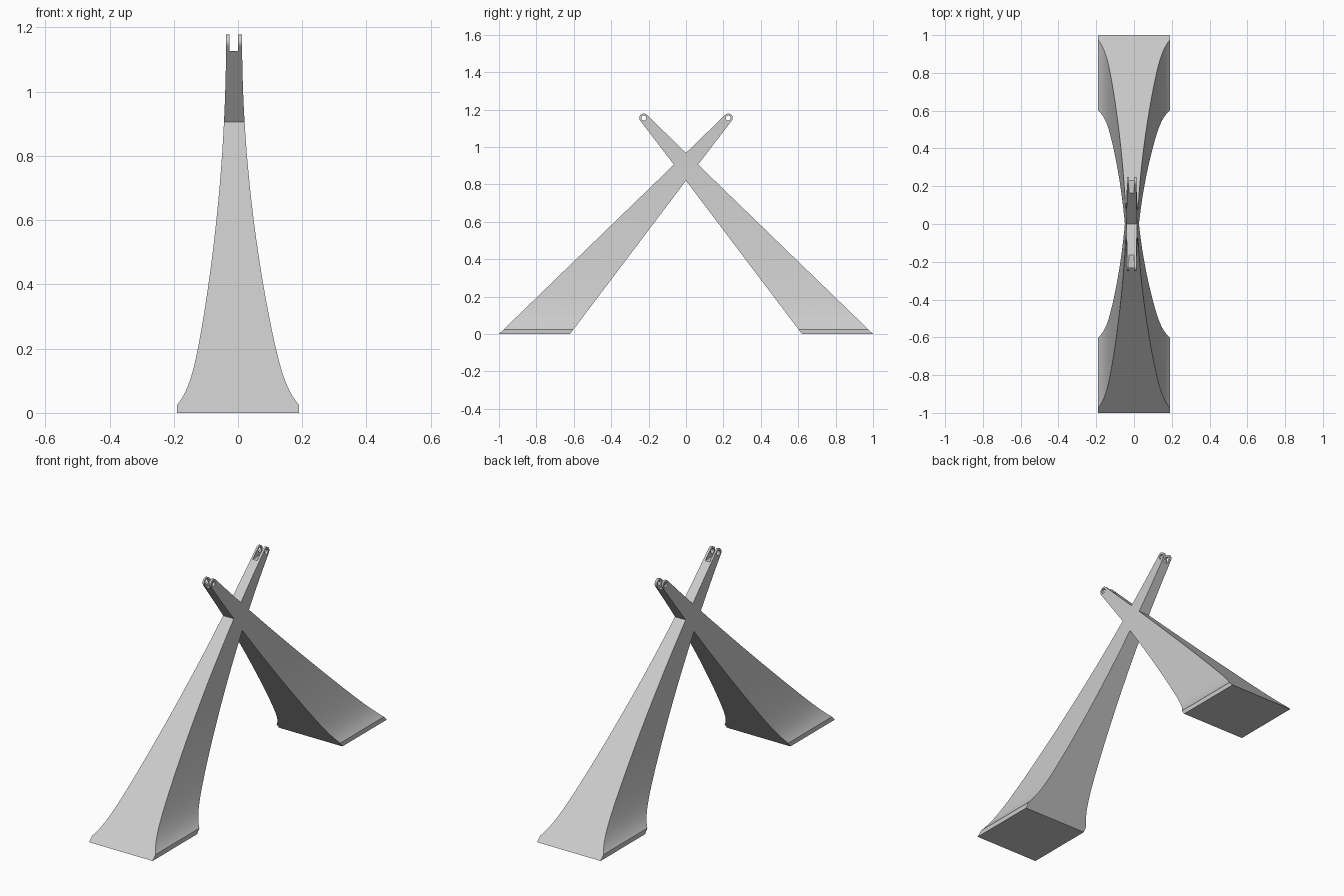
import bpy, bmesh, math
from mathutils import Vector

default = bpy.data.objects.get("Cube")
if default:
    bpy.data.objects.remove(default, do_unlink=True)

# Colour
grey = bpy.data.materials.new("light grey")
grey.use_nodes = True
colour = (0.6, 0.6, 0.6, 1)
grey.diffuse_color = colour
grey.node_tree.nodes["Principled BSDF"].inputs["Base Color"].default_value = colour

TOP, FOOT = 1.175, 0.025
PIN_Y, PIN_Z, TIP_R, HOLE_R = 0.226, 1.155, 0.0235, 0.013


def half_width(z, tip):
    """Distance of one side wall from x = 0: slim at the tip, flared at the foot."""
    z = min(max(z, FOOT), TOP)
    s = (TOP - z) / (TOP - FOOT)
    flare = 0.032 * math.exp((FOOT - z) / 0.05)
    return tip + (0.158 - tip) * s * s + flare


# Outline of one half of the crossed legs, from the lower crotch to the upper one
half = [(0, 0.82), (0.62, 0), (1, 0), (0.0646, 0.9055)]
for i in range(17):
    a = math.radians(-37 + 172 * i / 16)
    half.append((PIN_Y + TIP_R * math.cos(a), PIN_Z + TIP_R * math.sin(a)))
half.append((0, 0.968))
outline = half + [(-y, z) for y, z in reversed(half[1:-1])]

# Crossed legs: extrude the outline, slice it by height, then shape the walls
bm = bmesh.new()
face = bm.faces.new([bm.verts.new((-1, y, z)) for y, z in outline])
ext = bmesh.ops.extrude_face_region(bm, geom=[face])
bmesh.ops.translate(bm, vec=(2, 0, 0),
                    verts=[g for g in ext["geom"] if isinstance(g, bmesh.types.BMVert)])
for i in range(33):
    z = FOOT + 1.1 * (i / 32) ** 1.6
    bmesh.ops.bisect_plane(bm, geom=bm.verts[:] + bm.edges[:] + bm.faces[:],
                           dist=1e-5, plane_co=(0, 0, z), plane_no=(0, 0, 1))
for v in bm.verts:
    v.co.x = half_width(v.co.z, 0.0125) if v.co.x > 0 else -half_width(v.co.z, 0.037)
bmesh.ops.recalc_face_normals(bm, faces=bm.faces[:])
mesh = bpy.data.meshes.new("crossed_legs")
bm.to_mesh(mesh)
bm.free()
legs = bpy.data.objects.new("crossed_legs", mesh)
bpy.context.collection.objects.link(legs)
mesh.materials.append(grey)

# Cutters: fork slot across both tips, and a pin hole through each
cutters = []
bpy.ops.mesh.primitive_cube_add(size=1, location=(-0.0135, 0, 1.177))
slot = bpy.context.object
slot.name = "slot_cutter"
slot.scale = (0.027, 0.8, 0.1)
cutters.append(slot)
for side, name in ((-1, "front"), (1, "back")):
    bpy.ops.mesh.primitive_cylinder_add(vertices=24, radius=HOLE_R, depth=0.3,
                                        location=(0, side * PIN_Y, PIN_Z),
                                        rotation=(0, math.pi / 2, 0))
    hole = bpy.context.object
    hole.name = name + "_hole_cutter"
    cutters.append(hole)

bpy.ops.object.select_all(action="DESELECT")
legs.select_set(True)
bpy.context.view_layer.objects.active = legs
for cutter in cutters:
    cutter.hide_render = True
    mod = legs.modifiers.new(cutter.name, "BOOLEAN")
    mod.operation = "DIFFERENCE"
    mod.solver = "EXACT"
    mod.object = cutter
    bpy.ops.object.modifier_apply(modifier=mod.name)
for cutter in cutters:
    bpy.data.objects.remove(cutter, do_unlink=True)

bpy.ops.object.shade_smooth_by_angle(angle=math.radians(30))
